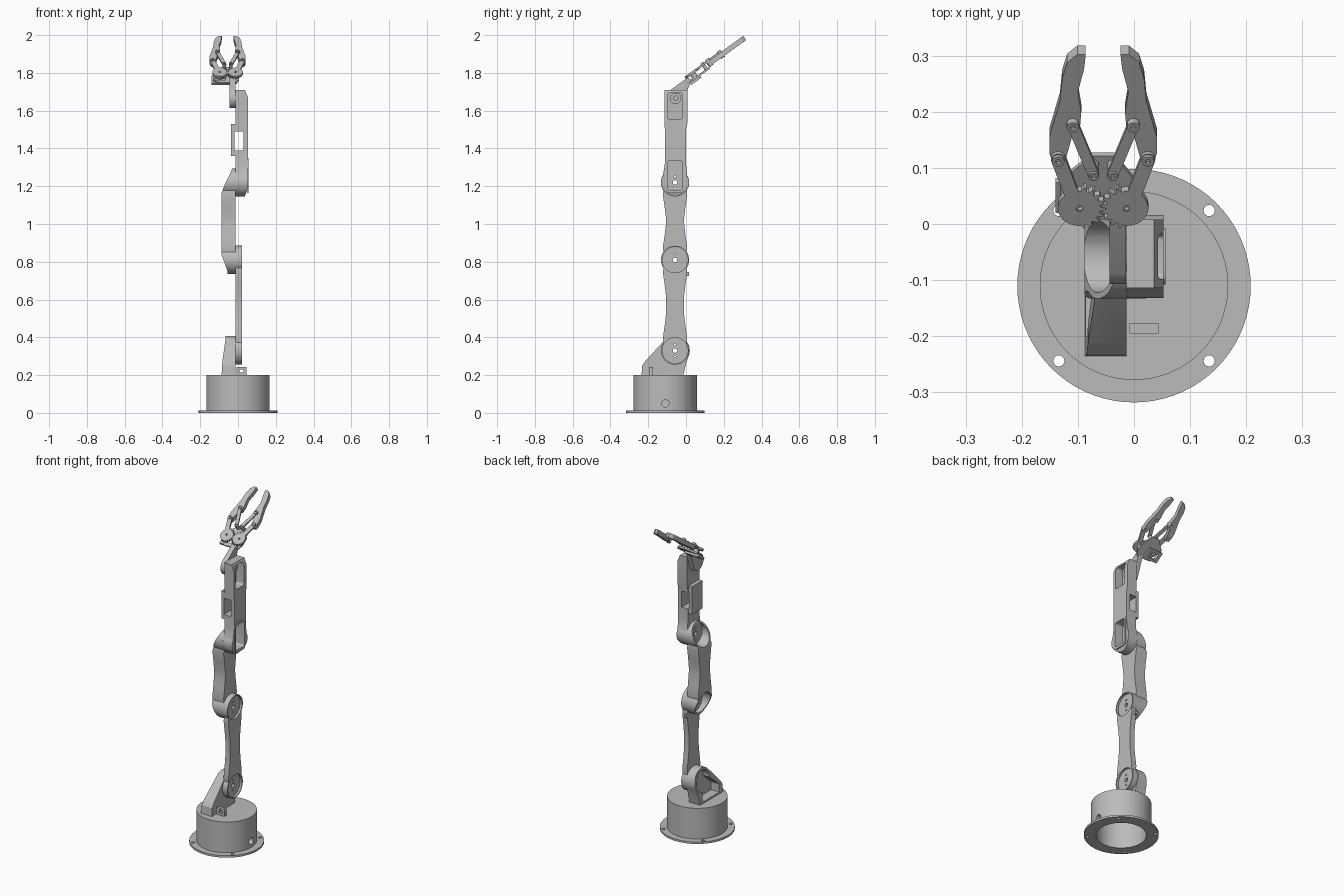
import bpy, bmesh
from math import cos, sin, radians, tau
from mathutils import Matrix, Vector

if "Cube" in bpy.data.objects:
    bpy.data.objects.remove(bpy.data.objects["Cube"], do_unlink=True)

grey = bpy.data.materials.new("light_grey")
grey.use_nodes = True
grey.diffuse_color = (0.5, 0.5, 0.5, 1)
grey.node_tree.nodes["Principled BSDF"].inputs["Base Color"].default_value = (0.5, 0.5, 0.5, 1)
parts = []
AXES = {"x": lambda a, b, d: (d, a, b), "y": lambda a, b, d: (a, d, b), "z": lambda a, b, d: (a, b, d)}


def prism(name, pts, d0, d1, axis="x", matrix=None):
    """Extrude a flat outline along one axis."""
    bm = bmesh.new()
    face = bm.faces.new([bm.verts.new(AXES[axis](a, b, d0)) for a, b in pts])
    new = bmesh.ops.extrude_face_region(bm, geom=[face])["geom"]
    step = Vector(AXES[axis](0, 0, d1 - d0))
    bmesh.ops.translate(bm, verts=[v for v in new if isinstance(v, bmesh.types.BMVert)], vec=step)
    bmesh.ops.recalc_face_normals(bm, faces=bm.faces)
    if matrix:
        bm.transform(matrix)
    mesh = bpy.data.meshes.new(name)
    bm.to_mesh(mesh)
    bm.free()
    mesh.materials.append(grey)
    ob = bpy.data.objects.new(name, mesh)
    bpy.context.collection.objects.link(ob)
    parts.append(ob)
    return ob


def combine(ob, tool, operation="DIFFERENCE"):
    """Apply a boolean and throw the tool away."""
    mod = ob.modifiers.new("shape", "BOOLEAN")
    mod.operation, mod.object, mod.solver = operation, tool, "EXACT"
    bpy.context.view_layer.update()
    mesh = bpy.data.meshes.new_from_object(ob.evaluated_get(bpy.context.evaluated_depsgraph_get()))
    ob.modifiers.clear()
    ob.data = mesh
    mesh.materials.clear()
    mesh.materials.append(grey)
    parts.remove(tool)
    bpy.data.objects.remove(tool, do_unlink=True)


def arc(a, b, r, start=0, end=360, n=40):
    count = n if end - start >= 360 else n + 1
    return [(a + r * cos(radians(start + (end - start) * i / n)),
             b + r * sin(radians(start + (end - start) * i / n))) for i in range(count)]


def rect(a0, a1, b0, b1):
    return [(a0, b0), (a1, b0), (a1, b1), (a0, b1)]


def rounded(a0, a1, b0, b1, r):
    corners = [(a1 - r, b1 - r, 0), (a0 + r, b1 - r, 90), (a0 + r, b0 + r, 180), (a1 - r, b0 + r, 270)]
    return [p for a, b, s in corners for p in arc(a, b, r, s, s + 90, 6)]


def capsule(p, q, r):
    d = Vector(q) - Vector(p)
    t = 57.29578 * Vector((1, 0)).angle_signed(d) * -1
    return arc(*q, r, t - 90, t + 90, 12) + arc(*p, r, t + 90, t + 270, 12)


Y = -0.058           # arm axis
SHOULDER, ELBOW, FORE, WRIST = 0.33, 0.81, 1.22, 1.665


def dumbbell(z0, z1, r):
    neck = [(0.064, z0 + 0.07), (0.055, z0 + 0.13), (0.048, z0 + 0.19),
            (0.048, z1 - 0.19), (0.055, z1 - 0.13), (0.064, z1 - 0.07)]
    right = [(Y + w, z) for w, z in neck]
    left = [(Y - w, z) for w, z in reversed(neck)]
    return arc(Y, z0, r, 145, 395) + right + arc(Y, z1, r, -35, 215) + left


def axle_holes(ob, z):
    for dz, r in ((0, 0.012), (0.032, 0.005), (-0.032, 0.005)):
        combine(ob, prism("hole", arc(Y, z + dz, r, n=16), -0.2, 0.2))


# Base: flanged drum, hollow underneath
BY = -0.11
base = prism("base_drum", arc(0, BY, 0.168, n=72), 0, 0.2, "z")
combine(base, prism("flange", arc(0, BY, 0.208, n=72), 0, 0.012, "z"), "UNION")
combine(base, prism("hollow", arc(0, BY, 0.14, n=48), -0.1, 0.185, "z"))
for sx in (-1, 1):
    for sy in (-1, 1):
        combine(base, prism("hole", arc(sx * 0.134, BY + sy * 0.134, 0.01, n=16), -0.1, 0.1, "z"))
combine(base, prism("cable_hole", arc(BY, 0.05, 0.02, n=20), 0.1, 0.3))

# Cable guide on top of the base
guide = prism("cable_guide", rect(-0.008, 0.044, 0.19, 0.243), -0.195, -0.176, "y")
combine(guide, prism("slot", rect(0.008, 0.03, 0.213, 0.23), -0.3, 0, "y"))

# Shoulder bracket: leaning arch, open on its outer side
outline = [(-0.236, 0.19), (-0.016, 0.19), (0.0, 0.26)] + arc(Y, SHOULDER, 0.078, -25, 135) + [(-0.215, 0.275), (-0.232, 0.25)]
bracket = prism("shoulder_bracket", outline, -0.09, -0.013)
taper = [(-0.09, 0.15), (-0.013, 0.15), (-0.013, 0.45), (-0.065, 0.45), (-0.066, 0.39), (-0.082, 0.28)]
combine(bracket, prism("taper", taper, -0.4, 0.2, "y"), "INTERSECT")
combine(bracket, prism("cup", arc(Y, SHOULDER, 0.064), -0.2, -0.03))
combine(bracket, prism("leg_hollow", [(-0.2, 0.21), (-0.04, 0.21), (-0.04, 0.27), (-0.12, 0.33), (-0.2, 0.26)], -0.2, -0.03))
axle_holes(bracket, SHOULDER)

# Upper arm: flat dumbbell with a shallow dish at each joint
upper = prism("upper_arm", dumbbell(SHOULDER, ELBOW, 0.075), -0.012, 0.021)
for z in (SHOULDER, ELBOW):
    combine(upper, prism("dish", arc(Y, z, 0.068), 0.008, 0.1))
    axle_holes(upper, z)
prism("elbow_stop", rect(0.0, 0.016, 0.725, 0.745), -0.012, 0.004)

# Elbow link: deep in the middle, sloping to an open cup at each end
link = prism("elbow_link", dumbbell(ELBOW, FORE, 0.075), -0.1, -0.012)
side = [(-0.012, 0.6), (-0.012, 1.4), (-0.03, 1.4), (-0.03, 1.295), (-0.045, 1.26), (-0.07, 1.21), (-0.088, 1.16),
        (-0.088, 0.84), (-0.07, 0.79), (-0.055, 0.75), (-0.052, 0.6)]
combine(link, prism("side_shape", side, -0.4, 0.2, "y"), "INTERSECT")
for z in (ELBOW, FORE):
    combine(link, prism("cup", arc(Y, z, 0.064), -0.2, -0.025))
    axle_holes(link, z)

# Forearm: round lower end, motor pockets at both ends, boxed window between
outline = arc(Y, FORE, 0.074, 150, 390) + [(0.0, 1.32), (0.0, 1.5), (0.008, 1.54), (0.008, 1.71),
                                           (-0.114, 1.71), (-0.114, 1.54), (-0.112, 1.5), (-0.112, 1.32)]
fore = prism("forearm", outline, -0.013, 0.053)
side = [(-0.013, 1.0), (0.035, 1.0), (0.035, 1.145), (0.053, 1.19), (0.053, 1.67),
        (0.036, 1.71), (0.036, 1.8), (-0.013, 1.8)]
combine(fore, prism("side_shape", side, -0.4, 0.2, "y"), "INTERSECT")
combine(fore, prism("motor_box", rect(-0.037, 0.04, 1.36, 1.53), -0.107, -0.004, "y"), "UNION")
combine(fore, prism("window", rect(-0.019, 0.03, 1.39, 1.49), -0.4, 0.2, "y"))
for z0, z1 in ((1.18, 1.335), (1.555, 1.695)):
    combine(fore, prism("pocket", rounded(-0.098, -0.018, z0, z1, 0.012), 0.0, 0.2))
axle_holes(fore, FORE)
prism("lower_motor_rim", rounded(-0.108, -0.008, 1.165, 1.35, 0.02), 0.05, 0.056)
rim = parts[-1]
combine(rim, prism("opening", rounded(-0.098, -0.018, 1.18, 1.335, 0.012), 0, 0.2))
hub = prism("wrist_hub", arc(-0.055, WRIST, 0.03, n=24), -0.02, 0.015)
combine(hub, prism("bore", arc(-0.055, WRIST, 0.012, n=16), -0.1, 0.1))

# Wrist link carrying the gripper
prism("wrist_link", arc(-0.055, WRIST, 0.052, 130, 310, 20) + [(0.012, 1.72), (0.03, 1.765), (0.008, 1.775)],
      -0.044, -0.014)

# Gripper, laid flat then tilted forward
G = Matrix.Translation((-0.055, 0, 1.76)) @ Matrix.Rotation(radians(36), 4, "X")


def flat(name, pts, n0, n1):
    return prism(name, pts, n0, n1, "z", G)


plate = flat("gripper_plate", [(-0.077, 0.025), (-0.045, 0.0), (0.045, 0.0), (0.06, 0.03), (0.06, 0.08),
                               (0.02, 0.14), (-0.02, 0.14), (-0.06, 0.1), (-0.077, 0.085)], -0.024, -0.014)
frame = flat("gripper_motor_frame", rect(-0.085, 0.01, 0.008, 0.075), -0.036, -0.022)
for ob in (plate, frame):
    combine(ob, flat("motor_opening", rect(-0.066, -0.012, 0.022, 0.06), -0.1, 0.0))

finger = [(0.031, 0.383), (0.046, 0.383), (0.064, 0.365), (0.073, 0.33), (0.077, 0.28), (0.096, 0.2),
          (0.096, 0.165), (0.089, 0.145), (0.076, 0.141), (0.066, 0.155), (0.053, 0.212),
          (0.041, 0.226), (0.039, 0.255), (0.045, 0.3), (0.034, 0.35)]
for s, tag in ((1, "left"), (-1, "right")):
    def m(pts):
        return [(s * a, b) for a, b in pts]
    flat(tag + "_finger", m(finger), -0.014, 0.013)
    # Half-toothed gear; the teeth of the two sides interleave
    teeth = []
    for i in range(72):
        t = tau * i / 72
        inner = 20 <= i <= 52
        tooth = (i // 2 + (s < 0)) % 2
        r = (0.046 if tooth else 0.037) if inner else 0.0385
        teeth.append((0.042 + r * cos(t), 0.049 + r * sin(t)))
    gear = flat(tag + "_gear", m(teeth), 0.006, 0.02)
    combine(gear, flat("bore", m(arc(0.042, 0.049, 0.007, n=16)), -0.1, 0.1))
    flat(tag + "_outer_arm", m(capsule((0.058, 0.085), (0.08, 0.156), 0.013)), 0.009, 0.02)
    flat(tag + "_inner_arm", m(capsule((0.017, 0.122), (0.054, 0.231), 0.01)), 0.011, 0.021)
    for a, b, r, low in ((0.08, 0.156, 0.011, -0.018), (0.054, 0.231, 0.011, -0.018),
                         (0.017, 0.122, 0.009, -0.022), (0.042, 0.049, 0.016, -0.022)):
        pin = flat(tag + "_pin", m(arc(a, b, r, n=20)), low, 0.019 if r > 0.012 else 0.026)
        combine(pin, flat("bore", m(arc(a, b, 0.005, n=12)), 0.01, 0.1))

# Smooth shading on round walls, sharp elsewhere
bpy.ops.object.select_all(action="DESELECT")
for ob in parts:
    ob.select_set(True)
bpy.context.view_layer.objects.active = base
bpy.ops.object.shade_smooth_by_angle(angle=radians(30))
